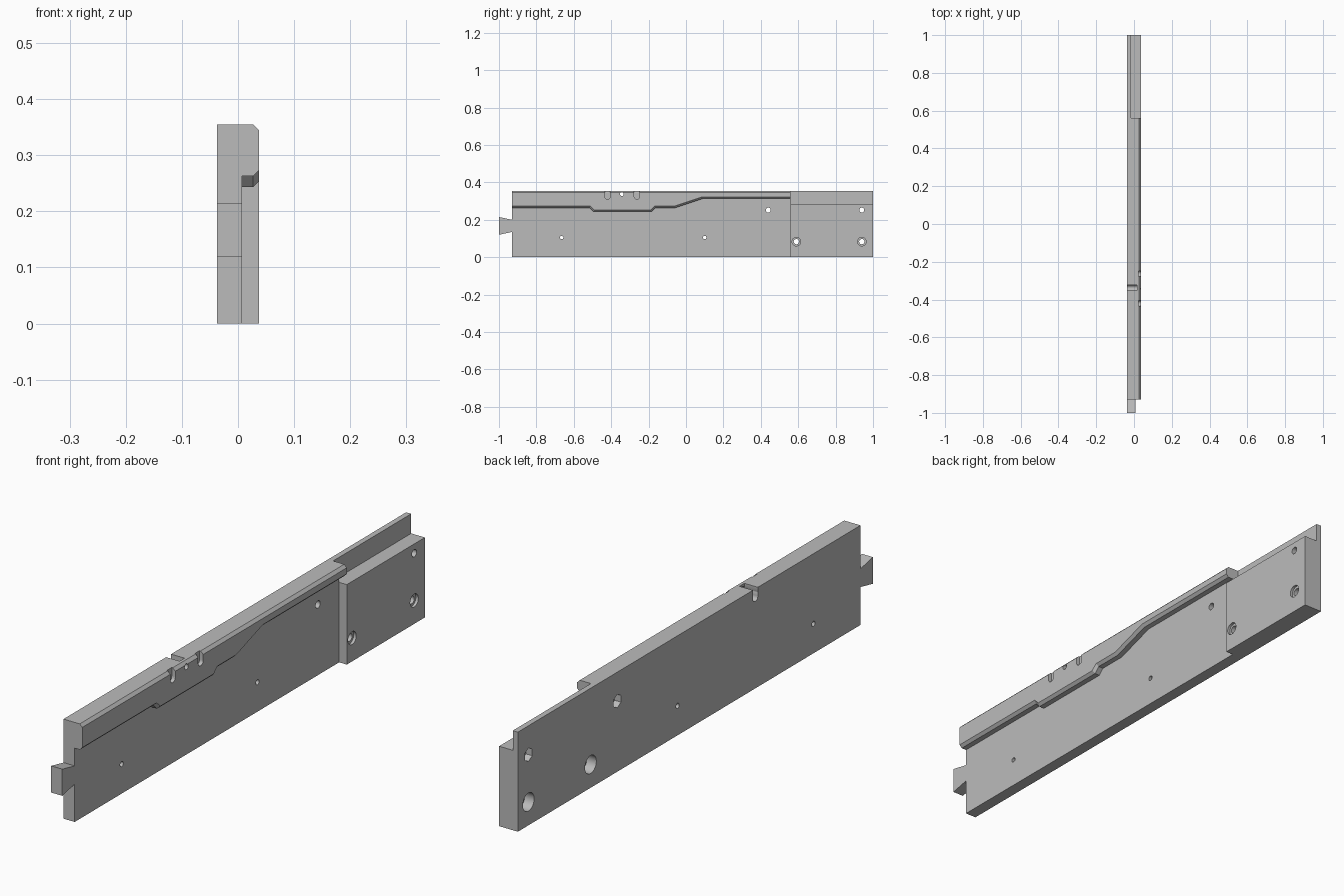
import bpy, bmesh, math
from mathutils import Matrix

scene = bpy.context.scene
if "Cube" in bpy.data.objects:
    bpy.data.objects.remove(bpy.data.objects["Cube"])

grey = bpy.data.materials.new("plain grey")
grey.use_nodes = True
grey.diffuse_color = (0.5, 0.5, 0.5, 1)
grey.node_tree.nodes["Principled BSDF"].inputs["Base Color"].default_value = (0.5, 0.5, 0.5, 1)

BACK, PANEL, FACE = -0.037, 0.007, 0.037
TOP, STEP = 0.355, 0.56


def finish(name, bm):
    bmesh.ops.recalc_face_normals(bm, faces=bm.faces)
    mesh = bpy.data.meshes.new(name)
    bm.to_mesh(mesh)
    bm.free()
    mesh.materials.append(grey)
    obj = bpy.data.objects.new(name, mesh)
    scene.collection.objects.link(obj)
    return obj


def prism(name, outline, x0, x1, chamfer=0):
    """Extrude a (y, z) outline along x, optionally chamfering its outer long edges."""
    bm = bmesh.new()
    face = bm.faces.new([bm.verts.new((x0, y, z)) for y, z in outline])
    moved = bmesh.ops.extrude_face_region(bm, geom=[face])["geom"]
    for v in moved:
        if isinstance(v, bmesh.types.BMVert):
            v.co.x = x1
    if chamfer:
        edges = [e for e in bm.edges
                 if all(abs(v.co.x - x1) < 1e-5 for v in e.verts)
                 and abs(e.verts[0].co.y - e.verts[1].co.y) > 1e-4]
        bmesh.ops.bevel(bm, geom=edges, offset=chamfer, segments=1, affect='EDGES')
    return finish(name, bm)


def block(name, x0, x1, y0, y1, z0, z1):
    return prism(name, [(y0, z0), (y1, z0), (y1, z1), (y0, z1)], x0, x1)


def hole(name, y, z, r, x0, x1, sides=32):
    """Round or many-sided cutter along x."""
    turn = [2 * math.pi * (i + 0.5) / sides for i in range(sides)]
    return prism(name, [(y + r * math.cos(a), z + r * math.sin(a)) for a in turn], x0, x1)


def slot(name, y, z, half, x0, x1):
    """Upright slot cutter with a round bottom, open at the top edge."""
    arc = [math.pi * (1 + i / 12) for i in range(13)]
    outline = [(y + half * math.cos(a), z + half + half * math.sin(a)) for a in arc]
    return prism(name, outline + [(y + half, TOP + 0.02), (y - half, TOP + 0.02)], x0, x1)


def combine(target, tool, operation):
    mod = target.modifiers.new(tool.name, 'BOOLEAN')
    mod.operation, mod.object, mod.solver = operation, tool, 'EXACT'
    bpy.context.view_layer.update()
    graph = bpy.context.evaluated_depsgraph_get()
    mesh = bpy.data.meshes.new_from_object(target.evaluated_get(graph))
    target.modifiers.clear()
    target.data = mesh
    bpy.data.objects.remove(tool)


# Main plate with the dovetail tongue at its front end
rail = prism("rail_plate", [
    (-0.93, 0), (1, 0), (1, TOP), (-0.93, TOP),
    (-0.93, 0.2), (-1, 0.215), (-1, 0.12), (-0.93, 0.135)], BACK, PANEL)

# Rear top rebate, thick rear block and stepped ledge
combine(rail, block("rear_rebate", -0.017, 0.1, STEP, 1.1, 0.285, 0.5), 'DIFFERENCE')
combine(rail, block("rear_block", -0.025, FACE, STEP, 1, 0, 0.285), 'UNION')
ledge = prism("stepped_ledge", [
    (-0.93, 0.263), (-0.515, 0.263), (-0.495, 0.243), (-0.185, 0.243),
    (-0.165, 0.263), (-0.06, 0.263), (0.09, 0.313), (STEP, 0.313),
    (STEP, TOP), (-0.93, TOP)], -0.01, FACE, chamfer=0.01)
combine(rail, ledge, 'UNION')

# Slots along the top edge
cutters = [slot("ledge_slot", y, 0.31, 0.014, 0.023, 0.1) for y in (-0.42, -0.263)]
cutters.append(slot("back_slot", -0.338, 0.31, 0.014, -0.1, 0.016))
cutters.append(hole("slot_pin_hole", -0.343, 0.337, 0.01, -0.1, 0.1))

# Small pin holes
cutters += [hole("pin_hole", y, 0.105, 0.009, -0.1, 0.1) for y in (-0.665, 0.1)]

# Bolt holes with six-sided pockets behind
for y in (0.44, 0.94):
    cutters.append(hole("bolt_hole", y, 0.252, 0.013, -0.1, 0.1))
    cutters.append(hole("nut_pocket", y, 0.252, 0.024, -0.1, -0.012, sides=6))

# Stepped holes in the rear block
for y in (0.59, 0.94):
    cutters.append(hole("screw_hole", y, 0.083, 0.014, -0.1, 0.1))
    cutters.append(hole("screw_recess", y, 0.083, 0.023, 0.027, 0.1))
    cutters.append(hole("back_recess", y, 0.083, 0.032, -0.1, 0.0))

for cutter in cutters:
    combine(rail, cutter, 'DIFFERENCE')

# Keep flat faces crisp and hole walls smooth
bpy.ops.object.select_all(action='DESELECT')
rail.select_set(True)
bpy.context.view_layer.objects.active = rail
bpy.ops.object.shade_smooth_by_angle(angle=math.radians(30))
